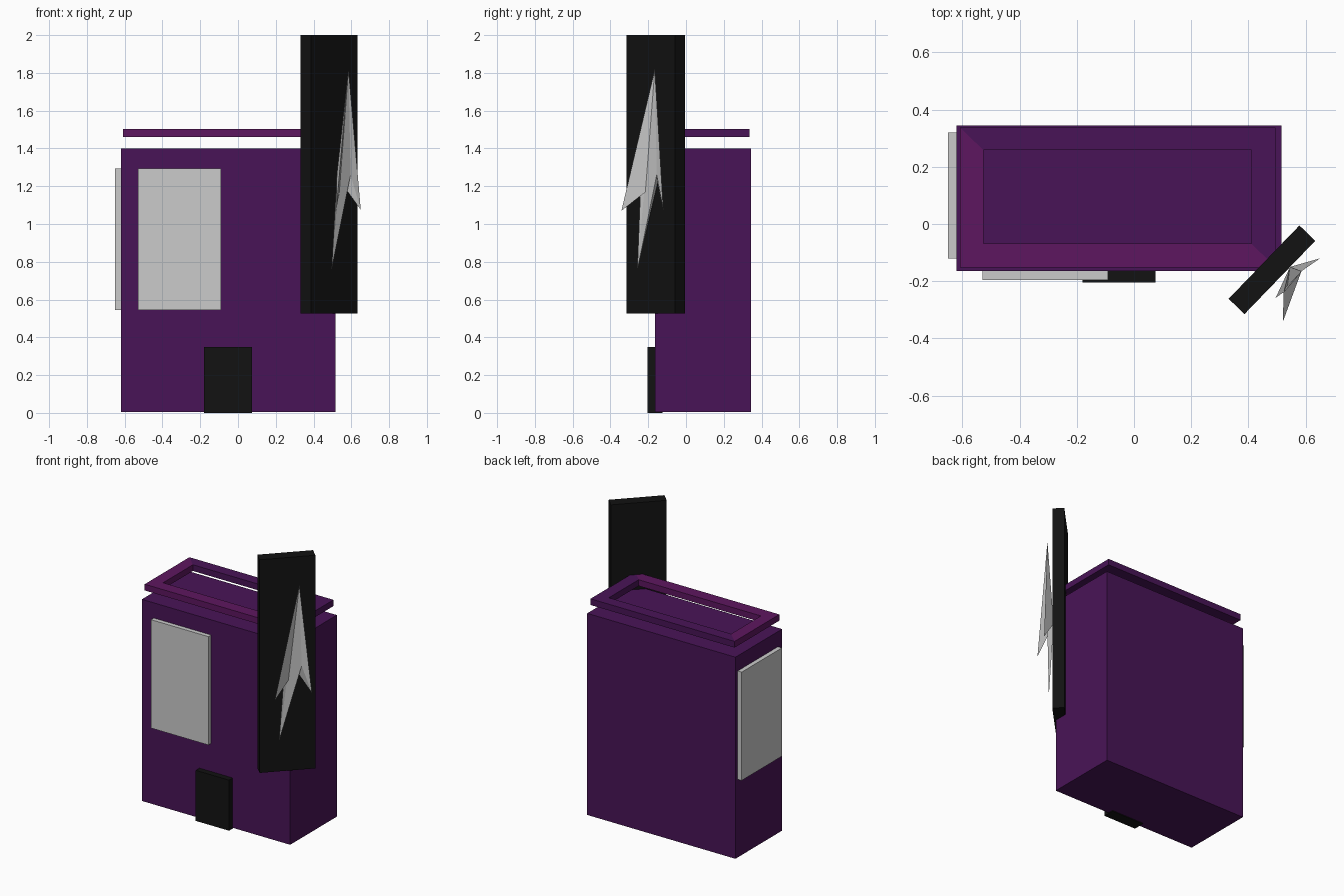
import bpy, bmesh, math
from mathutils import Vector

if "Cube" in bpy.data.objects:
    bpy.data.objects.remove(bpy.data.objects["Cube"])


def material(name, rgb):
    m = bpy.data.materials.new(name)
    m.diffuse_color = (*rgb, 1)
    m.use_nodes = True
    m.node_tree.nodes["Principled BSDF"].inputs["Base Color"].default_value = m.diffuse_color
    return m


PURPLE = material("wall_purple", (0.066, 0.007, 0.095))
MAGENTA = material("rim_magenta", (0.11, 0.008, 0.115))
BLACK = material("black", (0.006, 0.006, 0.006))


def finish(name, bm, mats=()):
    bmesh.ops.recalc_face_normals(bm, faces=bm.faces)
    mesh = bpy.data.meshes.new(name)
    bm.to_mesh(mesh)
    bm.free()
    ob = bpy.data.objects.new(name, mesh)
    bpy.context.collection.objects.link(ob)
    for m in mats:
        mesh.materials.append(m)
    return ob


def box(name, lo, hi, mat=None):
    lo, hi = Vector(lo), Vector(hi)
    bm = bmesh.new()
    bmesh.ops.create_cube(bm, size=1)
    bmesh.ops.scale(bm, vec=hi - lo, verts=bm.verts)
    ob = finish(name, bm, [mat] if mat else [])
    ob.location = (lo + hi) / 2
    return ob


# Building body, door and two wall panels
box("building_body", (-0.62, -0.165, 0.005), (0.515, 0.345, 1.4), PURPLE)
box("door", (-0.18, -0.205, 0), (0.075, -0.125, 0.35), BLACK)
box("front_panel", (-0.53, -0.195, 0.545), (-0.09, -0.16, 1.295))
box("side_panel", (-0.65, -0.12, 0.545), (-0.615, 0.32, 1.295))


# Floating roof rim: a mitred rectangular frame
def rectangle(x0, y0, x1, y1):
    return [(x0, y0), (x1, y0), (x1, y1), (x0, y1)]


bm = bmesh.new()
outer = rectangle(-0.608, -0.152, 0.495, 0.337)
inner = rectangle(-0.526, -0.068, 0.41, 0.258)
rings = [[bm.verts.new((x, y, z)) for x, y in loop]
         for loop, z in ((outer, 1.46), (outer, 1.503), (inner, 1.503), (inner, 1.46))]
for k in range(4):
    a, b = rings[k], rings[(k + 1) % 4]
    for i in range(4):
        j = (i + 1) % 4
        face = bm.faces.new((a[i], a[j], b[j], b[i]))
        face.material_index = 1 if i in (0, 3) else 0
finish("roof_rim", bm, [PURPLE, MAGENTA])

# Tall sign board turned across the front right corner
sign = box("sign_board", (0.482 - 0.178, -0.16 - 0.0385, 0.525),
           (0.482 + 0.178, -0.16 + 0.0385, 2.0), BLACK)
sign.rotation_euler.z = math.radians(46)

# Faceted arrow on the sign: outline fanned to a front ridge and a back point
bm = bmesh.new()
tip, left, notch_l, tail, notch_r, right, back = [bm.verts.new(p) for p in (
    (0.585, -0.165, 1.82), (0.52, -0.342, 1.07), (0.523, -0.238, 1.26),
    (0.495, -0.258, 0.755), (0.596, -0.155, 1.26), (0.65, -0.12, 1.075),
    (0.545, -0.15, 1.22))]
outline = [tip, left, notch_l, tail, notch_r, right]
for i in range(1, 5):
    bm.faces.new((tip, outline[i], outline[i + 1]))
for i in range(6):
    bm.faces.new((back, outline[(i + 1) % 6], outline[i]))
finish("sign_arrow", bm)
